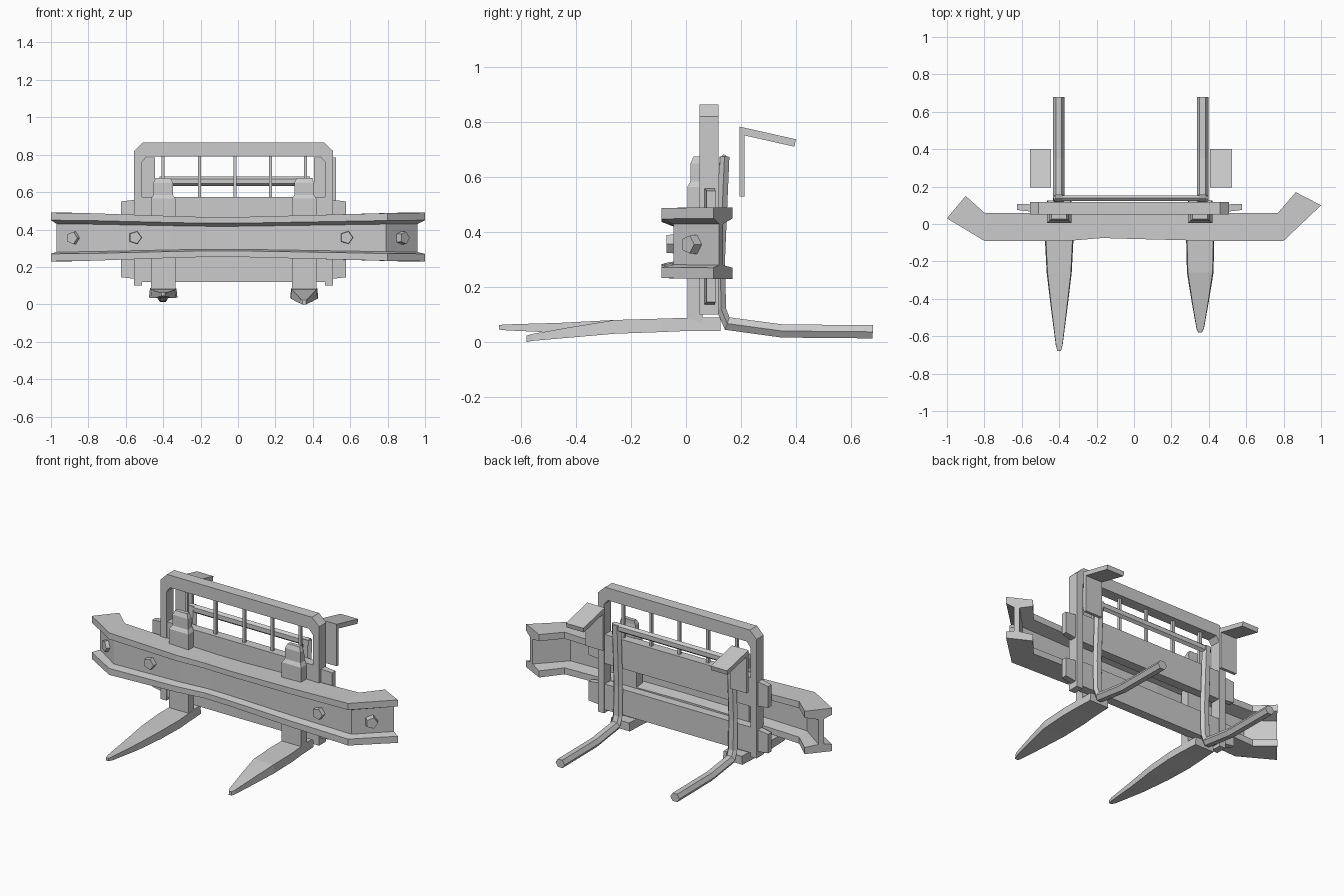
import bpy, bmesh, math
from mathutils import Vector

if "Cube" in bpy.data.objects:
    bpy.data.objects.remove(bpy.data.objects["Cube"])


def loft(name, rings):
    """Skin a list of equal-sized closed rings and cap both ends."""
    bm = bmesh.new()
    vs = [[bm.verts.new(p) for p in r] for r in rings]
    n = len(rings[0])
    for a, b in zip(vs, vs[1:]):
        for i in range(n):
            j = (i + 1) % n
            bm.faces.new((a[i], a[j], b[j], b[i]))
    bm.faces.new(vs[0][::-1])
    bm.faces.new(vs[-1])
    bmesh.ops.recalc_face_normals(bm, faces=bm.faces)
    me = bpy.data.meshes.new(name)
    bm.to_mesh(me)
    bm.free()
    ob = bpy.data.objects.new(name, me)
    bpy.context.collection.objects.link(ob)
    return ob


def box(name, x0, x1, y0, y1, z0, z1):
    return loft(name, [[(x, y0, z0), (x, y1, z0), (x, y1, z1), (x, y0, z1)] for x in (x0, x1)])


def bolt(name, loc, direction):
    """Five-sided bolt head pointing along direction."""
    d = Vector(direction).normalized()
    u = d.cross(Vector((0, 0, 1)))
    rings = []
    for depth, r in ((-0.01, 0.037), (0.026, 0.034)):
        c = Vector(loc) + d * depth
        rings.append([c + r * (u * math.cos(a) + Vector((0, 0, 1)) * math.sin(a))
                      for a in (math.pi + i * math.tau / 5 for i in range(5))])
    loft(name, rings)


# Bumper beam: I-section (depth fraction, z) swept through bent stations
section = [(0, .49), (1, .49), (1, .45), (.5, .43), (.5, .28), (1, .27),
           (1, .23), (0, .23), (0, .27), (.3, .28), (.3, .43), (0, .45)]
# front x, front y, rear x, rear y, height scale
stations = [(-1, .03, -.9, .15, 1), (-.8, -.09, -.8, .06, .98), (-.35, -.09, -.35, .06, .86),
            (-.17, -.075, -.17, .06, .82), (0, -.08, 0, .06, .82), (.4, -.09, .4, .06, .9),
            (.8, -.09, .77, .06, .98), (1, .1, .865, .17, 1)]
loft("bumper_beam", [[(xf + (xr - xf) * t, yf + (yr - yf) * t, .36 + (z - .36) * s)
                      for t, z in section] for xf, yf, xr, yr, s in stations])

# Beam bolts
bolt("bolt_left", (-.55, -.045, .357), (0, -1, 0))
bolt("bolt_right", (.58, -.045, .357), (0, -1, 0))
bolt("bolt_end_left", (-.875, .008, .355), (-.12, -.2, 0))
bolt("bolt_end_right", (.875, .025, .355), (.19, -.2, 0))

# Guard hoop with chamfered top corners
outer = [(-.555, .1), (-.555, .82), (-.51, .865), (.46, .865), (.508, .82), (.508, .1)]
inner = [(-.513, .1), (-.513, .76), (-.49, .79), (.44, .79), (.466, .76), (.466, .1)]
loft("guard_hoop", [[(x, .05, z) for x, z in (o, i)] + [(x, .118, z) for x, z in (i, o)]
                    for o, i in zip(outer, inner)])

# Guard bars
for x in (-.4, -.207, -.015, .173, .36):
    box("guard_bar", x - .008, x + .008, .075, .092, .5, .8)

# Carriage rails with end tabs
for name, z0, z1, a, b in (("upper_rail", .40, .575, .41, .56), ("lower_rail", .12, .275, .135, .27)):
    box(name, -.53, .48, .055, .112, z0, z1)
    for s, x0, x1 in ((-1, -.54, -.625), (1, .49, .578)):
        loft(name + "_tab", [
            [(x0, .065, a), (x0, .105, a), (x0, .105, b), (x0, .065, b)],
            [(x1, .075, a + .01), (x1, .107, a + .01), (x1, .107, b - .01), (x1, .075, b - .01)]])

# Forks: upright shank with hook, and tapered blade (y, half width, bottom, top)
blade_left = [(.125, .065, .04, .09), (0, .072, .04, .088), (-.09, .076, .038, .085),
              (-.26, .067, .035, .08), (-.45, .044, .033, .07), (-.65, .018, .042, .064),
              (-.68, .009, .045, .062)]
blade_right = [(.125, .065, .04, .09), (0, .07, .04, .088), (-.09, .075, .036, .085),
               (-.26, .071, .03, .08), (-.42, .045, .016, .054), (-.56, .02, .004, .029),
               (-.58, .01, 0, .023)]
for side, cx, blade in (("left", -.4, blade_left), ("right", .354, blade_right)):
    loft("fork_blade_" + side, [[(cx - h, y, b), (cx + h, y, b), (cx + h * .93, y, t), (cx - h * .93, y, t)]
                                for y, h, b, t in blade])
    loft("fork_shank_" + side, [[(cx - h, y0, z), (cx + h, y0, z), (cx + h, y1, z), (cx - h, y1, z)]
                                for z, h, y0, y1 in ((.05, .065, .005, .06), (.565, .065, .005, .06),
                                                     (.585, .052, .017, .06), (.65, .052, .017, .05),
                                                     (.675, .04, .027, .05))])

# Rear tube legs: six-sided, swept along a path in the y-z plane
path = [Vector(p) for p in ((.68, .037), (.35, .04), (.15, .067), (.128, .12), (.124, .3), (.14, .675))]
for cx in (-.402, .367):
    rings = []
    for i, p in enumerate(path):
        t = (path[min(i + 1, len(path) - 1)] - path[max(i - 1, 0)]).normalized()
        n = Vector((-t.y, t.x))
        r = .024 if i < 3 else .018
        ring = []
        for k in range(6):
            a = k * math.tau / 6
            q = p + n * (r * math.sin(a) / .866)
            ring.append((cx + .031 * math.cos(a), q.x, q.y))
        rings.append(ring)
    loft("rear_tube_leg", rings)

# Rear crossbar
loft("rear_crossbar", [[(x, .138 + .018 * math.sin(a), .658 + .026 * math.cos(a))
                        for a in (k * math.tau / 6 for k in range(6))] for x in (-.42, .385)])

# Rear brackets: bent plate profile
profile = [(.195, .53), (.213, .53), (.213, .752), (.395, .711), (.4, .738), (.195, .784)]
for x0, x1 in ((-.555, -.445), (.407, .524)):
    loft("rear_bracket", [[(x, y, z) for y, z in profile] for x in (x0, x1)])
